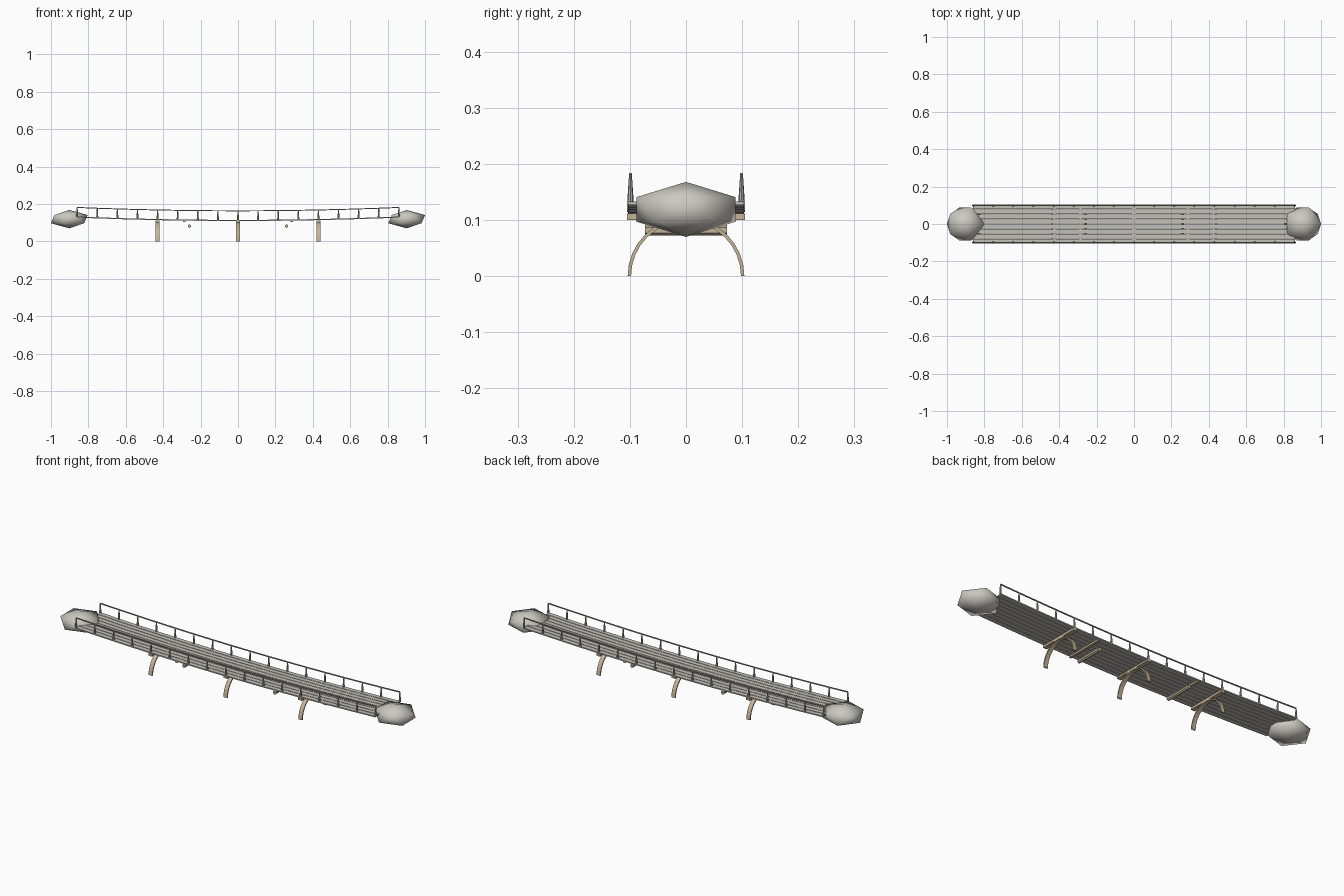
import bpy, bmesh, math
from mathutils import Matrix, Vector

if "Cube" in bpy.data.objects:
    bpy.data.objects.remove(bpy.data.objects["Cube"], do_unlink=True)


def material(name, rgb):
    m = bpy.data.materials.new(name)
    m.use_nodes = True
    m.diffuse_color = (*rgb, 1)
    m.node_tree.nodes["Principled BSDF"].inputs["Base Color"].default_value = (*rgb, 1)
    return m


STONE = material("pale stone", (0.60, 0.58, 0.53))
PLANK = material("weathered plank", (0.55, 0.53, 0.48))
METAL = material("grey railing", (0.42, 0.42, 0.40))
TIMBER = material("tan timber", (0.56, 0.46, 0.31))

HALF = 0.86      # half length of the deck
SPANS = 16       # railing bays
STATIONS = [-HALF + 2 * HALF * i / SPANS for i in range(SPANS + 1)]


def deck_z(x):
    """Height of the middle of the sagging deck."""
    return 0.112 + 0.018 * (x / HALF) ** 2


def finish(bm, name, mat):
    bmesh.ops.recalc_face_normals(bm, faces=bm.faces)
    mesh = bpy.data.meshes.new(name)
    bm.to_mesh(mesh)
    bm.free()
    mesh.materials.append(mat)
    ob = bpy.data.objects.new(name, mesh)
    bpy.context.collection.objects.link(ob)
    return ob


def sweep(bm, rings):
    """Skin a list of equal cross-sections and cap both ends."""
    loops = [[bm.verts.new(p) for p in ring] for ring in rings]
    n = len(loops[0])
    for a, b in zip(loops, loops[1:]):
        for i in range(n):
            j = (i + 1) % n
            bm.faces.new((a[i], a[j], b[j], b[i]))
    bm.faces.new(loops[0])
    bm.faces.new(loops[-1])


def strip(bm, y, width, height, lift):
    """Lengthwise bar that follows the sag of the deck."""
    w, h = width / 2, height / 2
    corners = [(-w, -h), (w, -h), (w, h), (-w, h)]
    sweep(bm, [[(x, y + dy, deck_z(x) + lift + dz) for dy, dz in corners]
               for x in STATIONS])


def box(name, centre, size, mat):
    bm = bmesh.new()
    bmesh.ops.create_cube(bm, size=1, matrix=Matrix.Translation(centre)
                          @ Matrix.Diagonal((*size, 1)))
    return finish(bm, name, mat)


# Deck planks with narrow gaps
bm = bmesh.new()
for i in range(8):
    strip(bm, (i - 3.5) * 0.0262, 0.0232, 0.006, 0)
finish(bm, "deck_planks", PLANK)

# Railings and tapered posts on both sides
for side, label in ((1, "back"), (-1, "front")):
    y = side * 0.099
    bm = bmesh.new()
    strip(bm, y, 0.005, 0.005, 0.0515)
    finish(bm, label + "_rail", METAL)

    bm = bmesh.new()
    for x in STATIONS:
        bmesh.ops.create_cone(bm, cap_ends=True, segments=8, radius1=0.0058,
                              radius2=0.0025, depth=0.05,
                              matrix=Matrix.Translation((x, y, deck_z(x) + 0.027)))
    finish(bm, label + "_posts", METAL)

# Arched supports with a crossbeam on top of each
for x, label in ((-0.43, "right"), (0, "middle"), (0.43, "left")):
    bm = bmesh.new()
    rings = []
    for i in range(17):
        a = math.pi * i / 16
        c, s = math.cos(a), math.sin(a)
        rings.append([(x + dx, r * c, r * s) for dx, r in
                      ((-0.011, 0.098), (0.011, 0.098), (0.011, 0.104), (-0.011, 0.104))])
    sweep(bm, rings)
    finish(bm, label + "_arch", TIMBER)
    box(label + "_crossbeam", (x, 0, 0.106), (0.022, 0.21, 0.011), TIMBER)

# Hanging round beams and slim braces under the deck
for side, label in ((-1, "right"), (1, "left")):
    bm = bmesh.new()
    bmesh.ops.create_cone(bm, cap_ends=True, segments=6, radius1=0.0095,
                          radius2=0.0095, depth=0.146,
                          matrix=Matrix.Translation((side * 0.26, 0, 0.082))
                          @ Matrix.Rotation(math.pi / 2, 4, "X"))
    finish(bm, label + "_round_beam", TIMBER)
    box(label + "_brace", (side * 0.287, 0, 0.107), (0.012, 0.2, 0.009), TIMBER)

# Boulders that carry both ends
for side, label in ((-1, "right"), (1, "left")):
    bm = bmesh.new()
    bmesh.ops.create_icosphere(bm, subdivisions=1, radius=1,
                               matrix=Matrix.Translation((side * 0.902, 0, 0.119))
                               @ Matrix.Diagonal((0.11, 0.104, 0.049, 1)))
    for f in bm.faces:
        f.smooth = True
    finish(bm, label + "_boulder", STONE)
